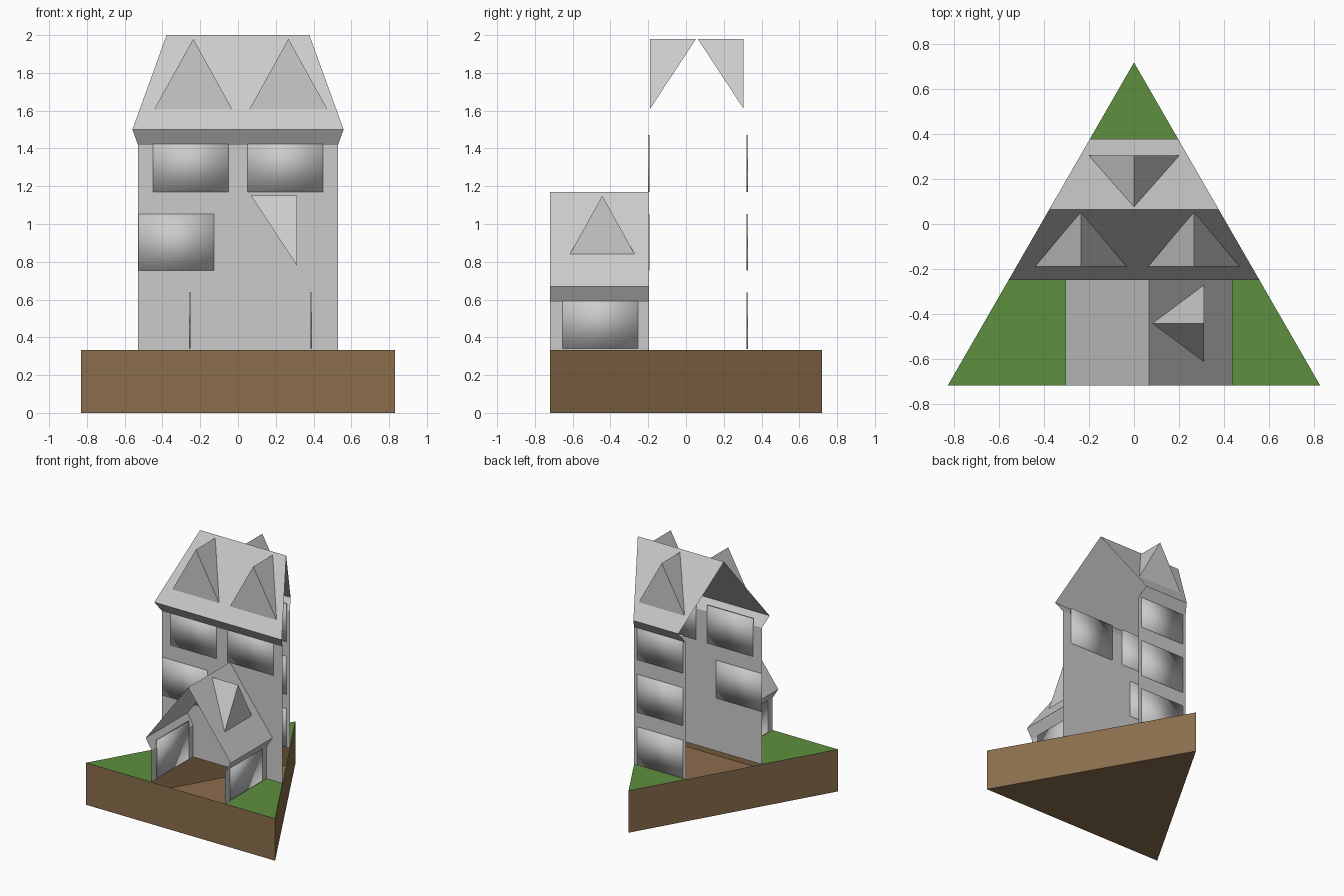
import bpy, bmesh
from mathutils import Matrix, Vector
from math import pi

if "Cube" in bpy.data.objects:
    bpy.data.objects.remove(bpy.data.objects["Cube"])

W, D, G = 0.83, 0.72, 0.333             # base half width, half depth, ground height
FRONT, BACK, RIDGE = -0.197, 0.325, 0.064   # main wall and ridge y positions
SX, SW, SE = 0.067, 0.322, 0.373        # porch centre, wall offset, eave offset


def edge_x(y):
    return W * (D - y) / (2 * D)


def mesh(name, verts, faces, mat=None, smooth=False):
    me = bpy.data.meshes.new(name)
    me.from_pydata(verts, [], faces)
    for p in me.polygons:
        p.use_smooth = smooth
    if mat:
        me.materials.append(mat)
    ob = bpy.data.objects.new(name, me)
    bpy.context.collection.objects.link(ob)
    return ob


def material(name, col):
    m = bpy.data.materials.new(name)
    m.diffuse_color = (*col, 1)
    m.use_nodes = True
    m.node_tree.nodes["Principled BSDF"].inputs["Base Color"].default_value = m.diffuse_color
    return m


def strip(name, left, right):
    """Sheet between two matching outlines."""
    n = len(left)
    return mesh(name, left + right, [(i, n + i, n + i + 1, i + 1) for i in range(n - 1)])


def across(name, profile):
    """Sheet along x, trimmed by the triangular plot; profile is (y, z)."""
    return strip(name, [(-edge_x(y), y, z) for y, z in profile],
                 [(edge_x(y), y, z) for y, z in profile])


def along(name, profile):
    """Sheet along y from plot front to the main wall; profile is (x, z)."""
    return strip(name, [(x, -D, z) for x, z in profile],
                 [(x, FRONT, z) for x, z in profile])


def dormer(name, loc, turn):
    m = Matrix.Translation(loc) @ Matrix.Rotation(turn, 4, 'Z')
    pts = [(-0.205, 0, 0), (0.205, 0, 0), (0, 0, 0.37), (0, 0.243, 0.37)]
    mesh(name, [m @ Vector(p) for p in pts], [(0, 1, 2), (1, 3, 2), (0, 2, 3)])


def window(name, centre, size):
    """Thin softly shaded pane set in a wall."""
    bm = bmesh.new()
    bmesh.ops.create_cube(bm, size=1)
    bmesh.ops.scale(bm, vec=size, verts=bm.verts)
    bmesh.ops.translate(bm, vec=centre, verts=bm.verts)
    me = bpy.data.meshes.new(name)
    bm.to_mesh(me)
    bm.free()
    for p in me.polygons:
        p.use_smooth = True
    bpy.context.collection.objects.link(bpy.data.objects.new(name, me))


soil = material("soil", (0.26, 0.155, 0.073))
grass = material("grass", (0.11, 0.28, 0.05))

# Triangular earth base, open beneath the buildings
tri = [(-W, -D), (W, -D), (0, D)]
mesh("earth_base", [(x, y, z) for z in (0, G) for x, y in tri],
     [(2, 1, 0), (0, 1, 4, 3), (1, 2, 5, 4), (2, 0, 3, 5)], soil)

# Lawns left, right and behind
mesh("lawn_left", [(-W, -D, G), (SX - SW, -D, G), (SX - SW, FRONT, G), (-edge_x(FRONT), FRONT, G)],
     [(0, 1, 2, 3)], grass)
mesh("lawn_right", [(SX + SW, -D, G), (W, -D, G), (edge_x(FRONT), FRONT, G), (SX + SW, FRONT, G)],
     [(0, 1, 2, 3)], grass)
mesh("lawn_back", [(-edge_x(BACK), BACK, G), (edge_x(BACK), BACK, G), (0, D, G)], [(0, 1, 2)], grass)

# Tall house: walls, and roof with sloping soffits
across("front_wall", [(FRONT, G), (FRONT, 1.417)])
across("back_wall", [(BACK, 1.417), (BACK, G)])
across("main_roof", [(FRONT, 1.417), (-0.25, 1.5), (RIDGE, 2.0), (0.378, 1.5), (BACK, 1.417)])

# Low front wing
along("wing_left_wall", [(SX - SW, 0.587), (SX - SW, G)])
along("wing_right_wall", [(SX + SW, G), (SX + SW, 0.587)])
along("wing_roof", [(SX + SW, 0.587), (SX + SE, 0.67), (SX, 1.17), (SX - SE, 0.67), (SX - SW, 0.587)])

# Dormers
for x in (-0.237, 0.267):
    dormer("front_dormer", (x, -0.19, 1.61), 0)
dormer("back_dormer", (0, 0.305, 1.61), pi)
dormer("wing_dormer", (0.312, -0.443, 0.78), pi / 2)

# Windows
T = 0.008
for x in (-0.25, 0.25):
    window("front_upper_window", (x, FRONT, 1.32), (0.4, T, 0.3))
window("front_middle_window", (-0.328, FRONT, 0.903), (0.4, T, 0.3))
for z in (0.487, 0.903, 1.32):
    window("back_window", (0, BACK, z), (0.4, T, 0.3))
for s in (-1, 1):
    window("wing_window", (SX + s * SW, -0.455, 0.49), (T, 0.4, 0.3))
